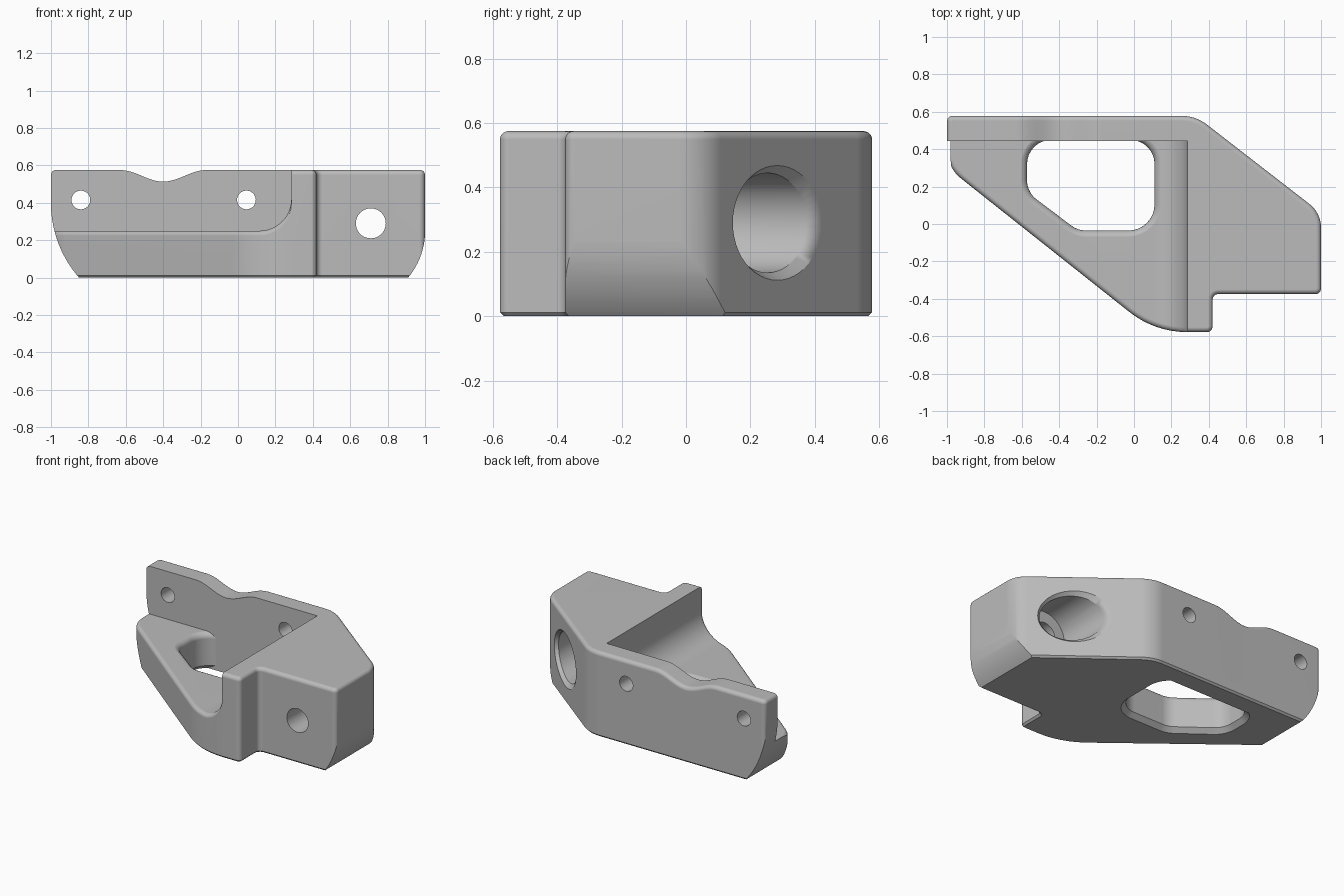
import bpy, bmesh
from math import sin, cos, pi, sqrt, tan
from mathutils import Vector

cube = bpy.data.objects.get("Cube")
if cube:
    bpy.data.objects.remove(cube, do_unlink=True)

TOP, FLOOR, WALL_Y, BLOCK_X = 0.575, 0.25, 0.445, 0.285
RAMP = 0.17

grey = bpy.data.materials.new("plain grey")
grey.use_nodes = True
grey.diffuse_color = (0.5, 0.5, 0.5, 1)
grey.node_tree.nodes["Principled BSDF"].inputs["Base Color"].default_value = grey.diffuse_color


def rounded(corners, steps=8):
    """Polygon with every corner (x, y, radius) replaced by an arc."""
    pts = []
    for i, (x, y, r) in enumerate(corners):
        p = Vector((x, y))
        a = (Vector(corners[i - 1][:2]) - p).normalized()
        b = (Vector(corners[(i + 1) % len(corners)][:2]) - p).normalized()
        half = a.angle(b) / 2
        centre = p + (a + b).normalized() * r / sin(half)
        start = p + a * r / tan(half) - centre
        end = p + b * r / tan(half) - centre
        sweep = pi - 2 * half
        for k in range(steps + 1):
            t = k / steps
            pts.append(centre + (start * sin((1 - t) * sweep) + end * sin(t * sweep)) / sin(sweep))
    return pts


def inset(pts, d):
    """Move a counter-clockwise polygon inward by d."""
    out = []
    for i, p in enumerate(pts):
        e = (p - pts[i - 1]).normalized()
        f = (pts[(i + 1) % len(pts)] - p).normalized()
        n, m = Vector((-e.y, e.x)), Vector((-f.y, f.x))
        out.append(p + (n + m) * d / (1 + n.dot(m)))
    return out


def loft(name, rings):
    bm = bmesh.new()
    loops = [[bm.verts.new(p) for p in ring] for ring in rings]
    n = len(loops[0])
    for lo, hi in zip(loops, loops[1:]):
        for i in range(n):
            j = (i + 1) % n
            bm.faces.new((lo[i], lo[j], hi[j], hi[i]))
    bm.faces.new(loops[0][::-1])
    bm.faces.new(loops[-1])
    bmesh.ops.recalc_face_normals(bm, faces=bm.faces)
    mesh = bpy.data.meshes.new(name)
    bm.to_mesh(mesh)
    bm.free()
    obj = bpy.data.objects.new(name, mesh)
    bpy.context.collection.objects.link(obj)
    return obj


def layered(name, pts, layers):
    return loft(name, [[(p.x, p.y, z) for p in inset(pts, d)] for z, d in layers])


def prism_y(name, pts, y0, y1):
    return loft(name, [[(x, y, z) for x, z in pts] for y in (y0, y1)])


def circle(x, z, r, n=48):
    return [(x + r * cos(2 * pi * i / n), z + r * sin(2 * pi * i / n)) for i in range(n)]


def activate(obj):
    bpy.ops.object.select_all(action='DESELECT')
    obj.select_set(True)
    bpy.context.view_layer.objects.active = obj


def cut(obj, tool, mode='DIFFERENCE', keep=False):
    tool.hide_render = True
    mod = obj.modifiers.new("cut", 'BOOLEAN')
    mod.operation, mod.object, mod.solver = mode, tool, 'EXACT'
    activate(obj)
    bpy.ops.object.modifier_apply(modifier=mod.name)
    if not keep:
        bpy.data.objects.remove(tool, do_unlink=True)


def slice_plane(bm, co, no, clear=False):
    bmesh.ops.bisect_plane(bm, geom=bm.verts[:] + bm.edges[:] + bm.faces[:], dist=1e-5,
                           plane_co=co, plane_no=no, clear_outer=clear)


def drape(obj, xs, above, shift, trim=()):
    """Slice at each x, then move the upper vertices by shift(x)."""
    bm = bmesh.new()
    bm.from_mesh(obj.data)
    for co, no in trim:
        slice_plane(bm, co, no, True)
    for x in xs:
        slice_plane(bm, (x, 0, 0), (1, 0, 0))
    for v in bm.verts:
        if v.co.z > above:
            v.co.z += shift(v.co.x)
    bm.to_mesh(obj.data)
    bm.free()


def finish(obj):
    obj.data.materials.clear()
    obj.data.materials.append(grey)
    activate(obj)
    bpy.ops.object.shade_smooth_by_angle(angle=pi / 6)
    mod = obj.modifiers.new("even shading", 'WEIGHTED_NORMAL')
    mod.keep_sharp = True


# Plan outline with softened top rim and chamfered foot
outline = rounded([(1, -0.375, 0.03), (1, 0.059, 0.16), (0.33, 0.578, 0.22), (-1, 0.578, 0.03),
                   (-1, 0.303, 0.2), (0.111, -0.578, 0.5), (0.42, -0.578, 0.03), (0.42, -0.375, 0.03)])


def body(name, height, r=0.026):
    rim = [(height - r + r * sin(a), r - r * cos(a)) for a in [k * pi / 10 for k in range(6)]]
    return layered(name, outline, [(0, 0.012), (0.012, 0)] + rim)


tall = body("wall_and_block", TOP)
low = body("floor_and_ramp", FLOOR)


# Curved underside at both ends
def end_arc(x, side, radius, z_top):
    zs = [-0.05 + (z_top + 0.05) * k / 14 for k in range(15)]
    return [(x - side * (radius - sqrt(radius ** 2 - (z_top - z) ** 2)), z) for z in zs]


envelope_pts = (end_arc(1.0005, 1, 0.39, 0.25) + [(1.1, 0.3), (1.1, 1), (-1.1, 1), (-1.1, 0.45)]
                + end_arc(-1.0005, -1, 0.608, 0.4)[::-1])
envelope = prism_y("end_envelope", envelope_pts, -1, 1)
cut(tall, envelope, 'INTERSECT', keep=True)
cut(low, envelope, 'INTERSECT')

# Pocket that leaves the rear wall and the side block
pocket = [(-2, -1), (BLOCK_X, -1), (BLOCK_X, 1), (-2, 1)]
cut(tall, prism_y("pocket", pocket, -2, WALL_Y))

# Pin holes in the wall and the stepped bore through the block
for x in (-0.84, 0.045):
    cut(tall, prism_y("pin_hole", circle(x, 0.415, 0.05), 0.4, 0.7))
BX, BZ = 0.71, 0.29
cut(tall, prism_y("narrow_bore", circle(BX, BZ, 0.08), -0.5, 0.1))


def slanted(r, offset):
    return [(x, 0.284 - 0.776 * (x - BX) + offset, z) for x, z in circle(BX, BZ, r)]


cut(tall, loft("wide_bore", [[(x, 0, z) for x, z in circle(BX, BZ, 0.155)],
                             slanted(0.155, -0.03), slanted(0.18, 0.002), slanted(0.18, 0.2)]))

# Window in the floor with a rounded upper lip and chamfered lower lip
window = rounded([(-0.572, 0.45, 0.13), (-0.572, 0.17, 0.13), (-0.3, -0.035, 0.13),
                  (0.11, -0.035, 0.14), (0.11, 0.45, 0.13)])
lip = [(FLOOR - 0.039 + 0.04 * sin(a), -0.04 * (1 - cos(a))) for a in [k * pi / 10 for k in range(6)]]
cut(low, layered("window", window, [(-0.01, -0.04), (0.03, 0)] + lip + [(0.3, -0.04)]))


# Floor sweeping up into the block, and the dip in the wall's top
def ramp(x):
    d = min(max(x - (BLOCK_X - RAMP), 0), RAMP)
    return RAMP - sqrt(RAMP ** 2 - d ** 2)


def dip(x):
    d = (x + 0.4) / 0.23
    return -0.031 * (1 + cos(pi * d)) if abs(d) < 1 else 0


drape(low, [BLOCK_X - RAMP + RAMP * sin(k * pi / 24) for k in range(12)], 0.2, ramp,
      [((BLOCK_X, 0, 0), (1, 0, 0)), ((0, WALL_Y, 0), (0, 1, 0))])
drape(tall, [-0.63 + 0.46 * k / 20 for k in range(21)], 0.52, dip)

finish(tall)
finish(low)
